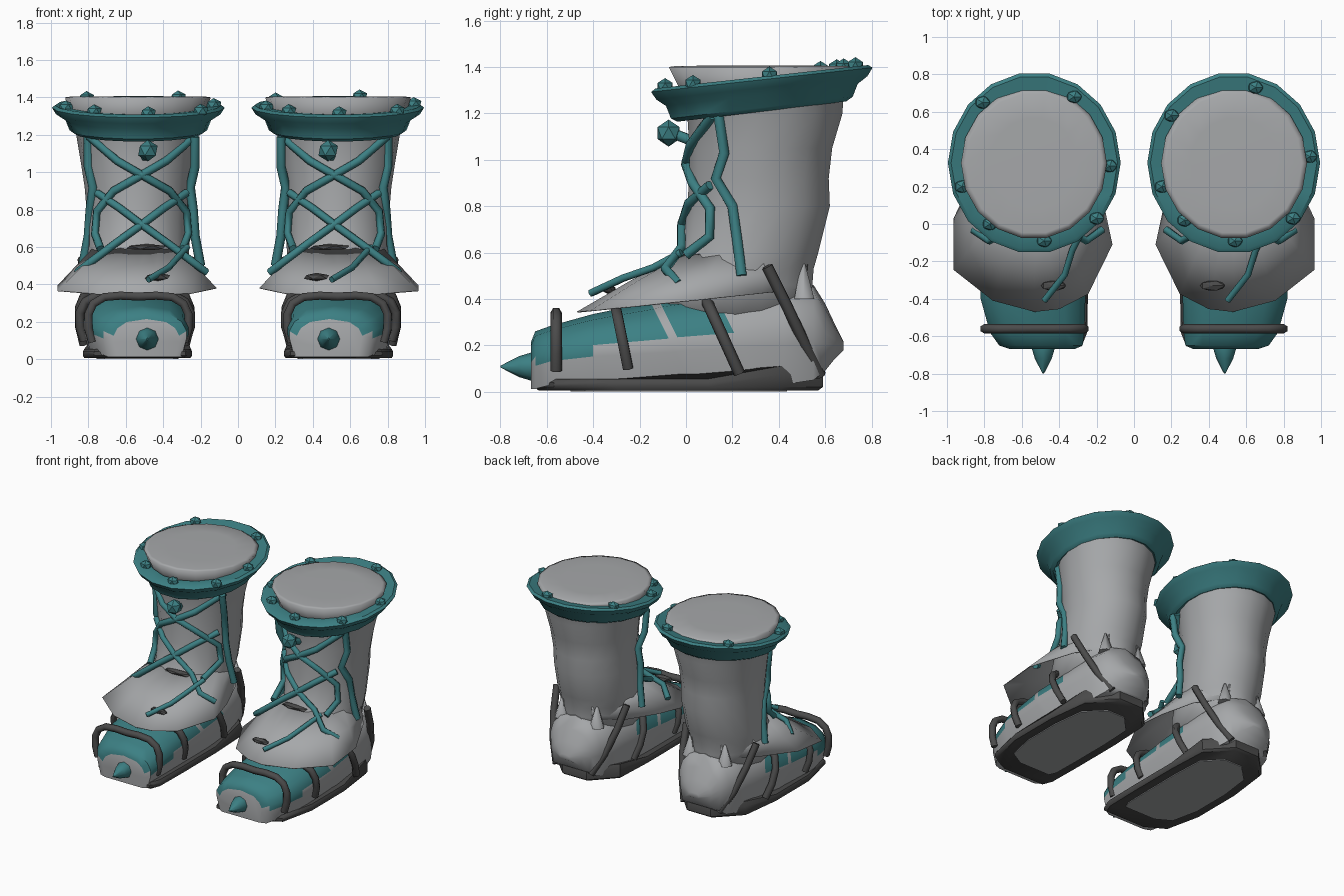
import bpy, bmesh, math
from mathutils import Vector, Matrix

if "Cube" in bpy.data.objects:
    bpy.data.objects.remove(bpy.data.objects["Cube"])


def material(name, rgb):
    m = bpy.data.materials.new(name)
    m.diffuse_color = (*rgb, 1)
    m.use_nodes = True
    m.node_tree.nodes["Principled BSDF"].inputs["Base Color"].default_value = m.diffuse_color
    return m


GREY = material("grey_leather", (0.38, 0.39, 0.40))
TEAL = material("teal_trim", (0.045, 0.215, 0.23))
DARK = material("dark_rubber", (0.07, 0.07, 0.07))


def smooth(ob, angle):
    bpy.ops.object.select_all(action='DESELECT')
    ob.select_set(True)
    bpy.context.view_layer.objects.active = ob
    bpy.ops.object.shade_smooth_by_angle(angle=math.radians(angle))


def finish(bm, name, mats, angle=40):
    bmesh.ops.recalc_face_normals(bm, faces=bm.faces)
    me = bpy.data.meshes.new(name)
    bm.to_mesh(me)
    bm.free()
    ob = bpy.data.objects.new(name, me)
    bpy.context.collection.objects.link(ob)
    for m in mats:
        me.materials.append(m)
    smooth(ob, angle)
    return ob


def loft(name, rings, mats, s, closed=True, caps=True, rule=None, angle=40):
    """Skin a list of point rings; rule(ring, segment) picks the material."""
    bm = bmesh.new()
    rows = [[bm.verts.new((s * x, y, z)) for x, y, z in r] for r in rings]
    n = len(rows[0])
    for i in range(len(rows) - 1):
        for j in range(n if closed else n - 1):
            k = (j + 1) % n
            f = bm.faces.new((rows[i][j], rows[i][k], rows[i + 1][k], rows[i + 1][j]))
            f.material_index = rule(i, j) if rule else 0
    if caps:
        bm.faces.new(rows[0])
        bm.faces.new(rows[-1])
    return finish(bm, name, mats, angle)


def ellipse(cx, cy, rx, ry, z, slope=0.0, n=18):
    pts = []
    for i in range(n):
        a = 2 * math.pi * i / n
        y = ry * math.sin(a)
        pts.append((cx + rx * math.cos(a), cy + y, z + slope * y))
    return pts


def tube(name, pts, r, mat):
    cu = bpy.data.curves.new(name, 'CURVE')
    cu.dimensions = '3D'
    cu.bevel_depth = r
    cu.bevel_resolution = 1
    cu.use_fill_caps = True
    sp = cu.splines.new('POLY')
    sp.points.add(len(pts) - 1)
    for p, q in zip(sp.points, pts):
        p.co = (*q, 1)
    ob = bpy.data.objects.new(name, cu)
    bpy.context.collection.objects.link(ob)
    cu.materials.append(mat)
    bpy.ops.object.select_all(action='DESELECT')
    ob.select_set(True)
    bpy.context.view_layer.objects.active = ob
    bpy.ops.object.convert(target='MESH')
    smooth(bpy.context.view_layer.objects.active, 65)


def gem(name, loc, size, mat):
    bm = bmesh.new()
    bmesh.ops.create_icosphere(bm, subdivisions=1, radius=1)
    bmesh.ops.transform(bm, matrix=Matrix.Translation(loc) @ Matrix.Diagonal((*size, 1)), verts=bm.verts)
    finish(bm, name, [mat], 20)


# leg profile: z, y front, y back, x inner, x outer
LEG = [(0.30, -0.12, 0.54, 0.30, 0.77), (0.46, -0.12, 0.55, 0.28, 0.80), (0.53, -0.08, 0.555, 0.265, 0.81),
       (0.60, -0.02, 0.575, 0.26, 0.81), (0.80, 0.00, 0.625, 0.255, 0.81), (0.92, 0.01, 0.62, 0.25, 0.82),
       (1.05, 0.01, 0.635, 0.235, 0.84), (1.20, 0.00, 0.68, 0.21, 0.865), (1.30, -0.03, 0.685, 0.185, 0.895),
       (1.40, -0.08, 0.73, 0.145, 0.925)]


def leg_at(z):
    for a, b in zip(LEG, LEG[1:]):
        if a[0] <= z <= b[0]:
            t = (z - a[0]) / (b[0] - a[0])
            return [p + t * (q - p) for p, q in zip(a, b)]
    return LEG[-1]


# foot stations: y, x inner, x outer, z bottom, z top
FOOT = [(-0.668, 0.315, 0.665, 0.012, 0.215), (-0.65, 0.275, 0.72, 0.012, 0.26), (-0.58, 0.265, 0.77, 0.03, 0.285),
        (-0.40, 0.26, 0.82, 0.03, 0.335), (-0.085, 0.26, 0.83, 0.03, 0.385), (-0.045, 0.26, 0.83, 0.03, 0.395),
        (0.21, 0.265, 0.81, 0.03, 0.43), (0.42, 0.285, 0.79, 0.03, 0.46), (0.55, 0.33, 0.75, 0.05, 0.46),
        (0.60, 0.37, 0.71, 0.09, 0.38), (0.64, 0.42, 0.66, 0.14, 0.295), (0.68, 0.50, 0.58, 0.18, 0.215)]
SECTION = [(0.06, 0), (0, 0.4), (0, 0.56), (0.06, 0.76), (0.2, 0.92), (0.5, 1),
           (0.8, 0.92), (0.94, 0.76), (1, 0.56), (1, 0.4), (0.94, 0)]

# flap hem outline, from inner heel around the toe to outer heel
HEM = [(0.42, 0.515), (0.25, 0.33), (0.16, 0.10), (0.115, -0.11), (0.245, -0.375), (0.40, -0.455), (0.53, -0.47),
       (0.755, -0.41), (0.965, -0.245), (0.965, 0.03), (0.82, 0.33), (0.66, 0.515)]
SOLE = [(0.28, -0.655), (0.62, -0.655), (0.77, -0.57), (0.83, -0.3), (0.83, 0.1), (0.79, 0.42),
        (0.62, 0.59), (0.42, 0.59), (0.26, 0.42), (0.245, 0.1), (0.245, -0.3), (0.25, -0.58)]

# laces: offset from the boot middle, z, optional fixed y
CROSS_A = [(-0.28, 1.19), (-0.13, 1.06), (0.0, 0.985), (0.15, 0.90), (0.24, 0.79), (0.25, 0.67), (0.22, 0.59, 0.0)]
CROSS_B = [(-0.24, 0.89), (-0.12, 0.81), (0.0, 0.72), (0.14, 0.62, -0.02), (0.26, 0.53, -0.09), (0.345, 0.465, -0.03)]
UPRIGHT = [(0.285, 1.19, 0.14), (0.285, 1.03, 0.165), (0.26, 0.92), (0.275, 0.80, 0.2), (0.285, 0.66, 0.22),
           (0.315, 0.50, 0.24)]
TAIL = [(0.22, 0.60, -0.02), (0.16, 0.535, -0.14), (0.12, 0.49, -0.27), (0.01, 0.425, -0.41)]

# cuff stud centres seen from above, for each side
STUDS = {-1: [(-0.81, 0.65), (-0.32, 0.68), (-0.13, 0.31), (-0.92, 0.2), (-0.77, 0.0), (-0.48, -0.09), (-0.2, 0.03)],
         1: [(0.65, 0.73), (0.2, 0.58), (0.94, 0.36), (0.15, 0.2), (0.27, 0.02), (0.54, -0.09), (0.85, 0.03)]}


def lace_points(path, m, s):
    out = []
    for p in path:
        z = p[1]
        _, y0, y1, x0, x1 = leg_at(z)
        rx, ry = (x1 - x0) / 2 + 0.012, (y1 - y0) / 2 + 0.012
        x = s * 0.515 + m * p[0]
        u = max(-1, min(1, (x - s * (x0 + x1) / 2) / rx))
        y = p[2] if len(p) > 2 else (y0 + y1) / 2 - ry * math.sqrt(1 - u * u)
        out.append((x, y, z))
    return out


for s, side in ((-1, "left"), (1, "right")):
    # leg shaft with softly rounded lid
    rings = [ellipse((x0 + x1) / 2, (y0 + y1) / 2, (x1 - x0) / 2, (y1 - y0) / 2, z) for z, y0, y1, x0, x1 in LEG]
    rings[-1] = [(x, y, z - 0.04 * max(0, y - 0.4)) for x, y, z in rings[-1]]
    for f, z in ((0.93, 1.404), (0.6, 1.406)):
        rings.append([(0.535 + f * (x - 0.535), 0.325 + f * (y - 0.325), z) for x, y, _ in rings[len(LEG) - 1]])
    loft(side + "_leg", rings, [GREY], s, angle=150)

    # tilted cuff
    cuff = [(0.29, 0.32, 1.225, 0.12), (0.338, 0.370, 1.208, 0.12), (0.368, 0.398, 1.225, 0.12),
            (0.39, 0.42, 1.28, 0.115), (0.44, 0.462, 1.31, 0.11), (0.462, 0.485, 1.345, 0.11),
            (0.445, 0.465, 1.358, 0.11), (0.36, 0.375, 1.35, 0.11)]
    loft(side + "_cuff", [ellipse(0.533, 0.327, rx, ry, z, sl) for rx, ry, z, sl in cuff], [TEAL], s, caps=False)

    # cuff studs
    for i, (x, y) in enumerate(STUDS[s]):
        gem(f"{side}_stud_{i}", (x, y, 1.36 + 0.11 * (y - 0.325)), (0.045, 0.038, 0.038), TEAL)

    # foot with teal upper panels
    rings = []
    for y, x0, x1, z0, z1 in FOOT:
        k = 0.5 if -0.1 < y < 0.3 else 0
        rings.append([(x0 + u * (x1 - x0), y - k * (z0 + v * (z1 - z0) - 0.25), z0 + v * (z1 - z0)) for u, v in SECTION])
    loft(side + "_foot", rings, [GREY, TEAL], s, angle=50,
         rule=lambda i, j: int((i in (1, 2) and 1 <= j <= 8) or (i in (0, 3, 5) and 2 <= j <= 7)))

    # ankle flap, sinking into the leg at the back
    inner, middle, outer = [], [], []
    for x, y in HEM:
        a = math.atan2((y - 0.26) / 0.30, (x - 0.535) / 0.27)
        p = Vector((0.535 + 0.262 * math.cos(a), 0.275 + 0.285 * math.sin(a), 0.60 - 0.06 * max(0, math.sin(a))))
        q = Vector((x, y, 0.345 + 0.1 * (y + 0.47)))
        inner.append(p)
        middle.append(p.lerp(q, 0.5) + Vector((0, 0, 0.006 if y < 0 else 0)))
        outer.append(q)
    flap = loft(side + "_flap", [inner, middle, outer], [GREY], s, closed=False, caps=False, angle=50)
    flap.modifiers.new("thickness", 'SOLIDIFY').thickness = 0.005

    # heel collar points
    for x in (0.39, 0.68):
        loft(side + "_heel_point", [ellipse(x, 0.51, 0.06, 0.05, 0.40, n=6), ellipse(x, 0.505, 0.006, 0.01, 0.55, n=6)],
             [GREY], s, angle=80)

    # sole, thicker at the heel, with a pale tread plate
    def outline(f, z, lift=0.0):
        return [(0.54 + (x - 0.54) * f, -0.03 + (y + 0.03) * f, z + (lift if y > 0.35 else 0)) for x, y in SOLE]
    loft(side + "_sole", [outline(0.97, 0.006), outline(1, 0.02), outline(1, 0.04, 0.035), outline(0.97, 0.055, 0.055)],
         [DARK], s)
    loft(side + "_tread", [outline(0.75, 0.0), outline(0.75, 0.007)], [GREY], s)

    # toe spike
    spike = [(-0.64, 0.06), (-0.67, 0.06), (-0.72, 0.045), (-0.80, 0.004)]
    loft(side + "_toe_spike", [[(0.485 + r * math.cos(i * math.pi / 4), y, 0.108 + r * math.sin(i * math.pi / 4))
                                for i in range(8)] for y, r in spike], [TEAL], s, angle=50)

    # straps: bottom y, z, top y, z, inner x, outer x
    arch = [(0.04, 0), (0.0, 0.3), (0.0, 0.6), (0.05, 0.83), (0.16, 0.97), (0.32, 1.0), (0.5, 0.98)]
    arch += [(1 - u, v) for u, v in reversed(arch[:-1])]
    for i, (yb, zb, yt, zt, x0, x1) in enumerate([(-0.56, 0.09, -0.56, 0.34, 0.265, 0.80),
                                                  (-0.25, 0.10, -0.30, 0.35, 0.255, 0.845),
                                                  (0.23, 0.08, 0.085, 0.40, 0.255, 0.85)]):
        tube(f"{side}_strap_{i}", [(s * (x0 + u * (x1 - x0)), yb + v * (yt - yb), zb + v * (zt - zb))
                                   for u, v in arch], 0.025, DARK)
    for path in ((0.39, 0.325, 0.275, 0.25), (0.68, 0.755, 0.805, 0.835)):
        tube(side + "_heel_strap", [(s * x, y, z) for x, y, z in zip(path, (0.58, 0.51, 0.43, 0.35),
                                                                     (0.07, 0.21, 0.38, 0.54))], 0.025, DARK)

    # laces
    for m in (-1, 1):
        for n, path, r in (("cross", CROSS_A, 0.022), ("low_cross", CROSS_B, 0.021), ("upright", UPRIGHT, 0.025)):
            tube(f"{side}_lace_{n}", lace_points(path, m, s), r, TEAL)
    tube(side + "_lace_tail", [(s * 0.49 + x, y, z) for x, z, y in TAIL], 0.017, TEAL)
    gem(side + "_lace_bead", (s * 0.482, -0.075, 1.115), (0.058, 0.056, 0.058), TEAL)
    tube(side + "_bead_cord", [(s * 0.482, -0.06, 1.115), (s * 0.50, 0.03, 1.08)], 0.025, TEAL)

    # dark lace loops on the flap
    gem(side + "_upper_loop", (s * 0.49, -0.02, 0.598), (0.12, 0.035, 0.018), DARK)
    gem(side + "_lower_loop", (0.42 if s > 0 else -0.43, -0.33, 0.44), (0.075, 0.03, 0.022), DARK)
